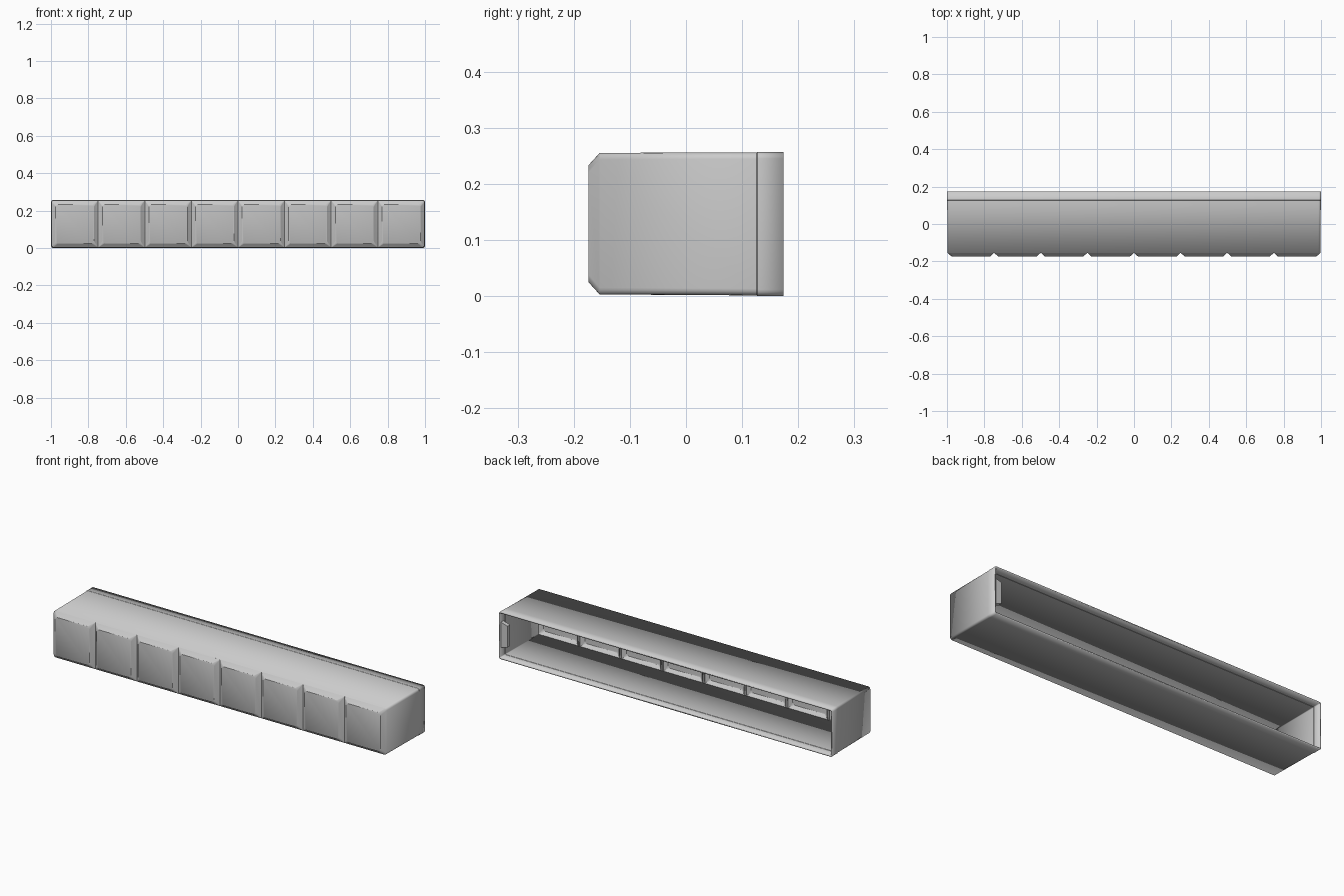
import bpy, bmesh, math

cube = bpy.data.objects.get("Cube")
if cube:
    bpy.data.objects.remove(cube)

grey = bpy.data.materials.new("light_grey")
grey.use_nodes = True
colour = (0.6, 0.6, 0.6, 1)
grey.diffuse_color = colour
grey.node_tree.nodes["Principled BSDF"].inputs["Base Color"].default_value = colour

HEIGHT = 0.257
WALL = 0.008
CELLS = 8


def rounded_loop(bm, y, x0, x1, z0, z1, r_left, r_right, steps=4):
    """Ring of vertices, counter-clockwise seen from the front."""
    corners = [(x0, z0, 1, 1, r_left, 180), (x1, z0, -1, 1, r_right, 270),
               (x1, z1, -1, -1, r_right, 0), (x0, z1, 1, -1, r_left, 90)]
    ring = []
    for x, z, sx, sz, r, start in corners:
        for i in range(steps + 1):
            a = math.radians(start + 90 * i / steps)
            ring.append(bm.verts.new((x + sx * r + r * math.cos(a), y,
                                      z + sz * r + r * math.sin(a))))
    return ring


def loft(name, rings, cap, wall):
    """Join rings from back to front, then thicken inwards."""
    bm = bmesh.new()
    loops = [rounded_loop(bm, *ring) for ring in rings]
    for back, front in zip(loops, loops[1:]):
        for i in range(len(back)):
            j = (i + 1) % len(back)
            bm.faces.new((back[i], back[j], front[j], front[i]))
    if cap:
        bm.faces.new(loops[-1])
    return finish(name, bm, wall)


def finish(name, bm, wall=0):
    mesh = bpy.data.meshes.new(name)
    bm.to_mesh(mesh)
    bm.free()
    mesh.materials.append(grey)
    obj = bpy.data.objects.new(name, mesh)
    bpy.context.collection.objects.link(obj)
    if wall:
        mod = obj.modifiers.new("wall", "SOLIDIFY")
        mod.thickness = wall
        mod.offset = -1
    bpy.ops.object.select_all(action="DESELECT")
    obj.select_set(True)
    bpy.context.view_layer.objects.active = obj
    bpy.ops.object.shade_smooth_by_angle(angle=math.radians(35))
    return obj


# Open-backed housing with a slight draft and a fine step near the rear
def housing_ring(y, draft):
    return (y, draft - 1, 1 - draft, draft, HEIGHT - draft * 0.6, 0.012, 0.012)


loft("housing", [housing_ring(0.174, 0), housing_ring(0.127, 0),
                 housing_ring(0.126, 0.0012), housing_ring(-0.154, 0.003)],
     False, WALL)

# Row of hollow raised panels with chamfered rims
edge = 0.997
width = 2 * edge / CELLS
low, high = 0.003, HEIGHT - 0.002
inset = 0.022
for n in range(CELLS):
    x0 = -edge + n * width
    x1 = x0 + width
    rl = 0.012 if n == 0 else 0.001
    rr = 0.012 if n == CELLS - 1 else 0.001
    loft(f"front_panel_{n + 1}",
         [(-0.150, x0, x1, low, high, rl, rr),
          (-0.154, x0, x1, low, high, rl, rr),
          (-0.174, x0 + inset, x1 - inset, low + inset, high - inset, 0.014, 0.014)],
         True, WALL)

# Small latch tab inside one end, tapered towards its tip
bm = bmesh.new()
bmesh.ops.create_cube(bm, size=1)
for v in bm.verts:
    tip = v.co.x < 0
    v.co.z = 0.128 + v.co.z * (0.115 if tip else 0.14)
    v.co.y = 0.157 + v.co.y * 0.022
    v.co.x = 0.953 if tip else 0.995
finish("latch_tab", bm)
